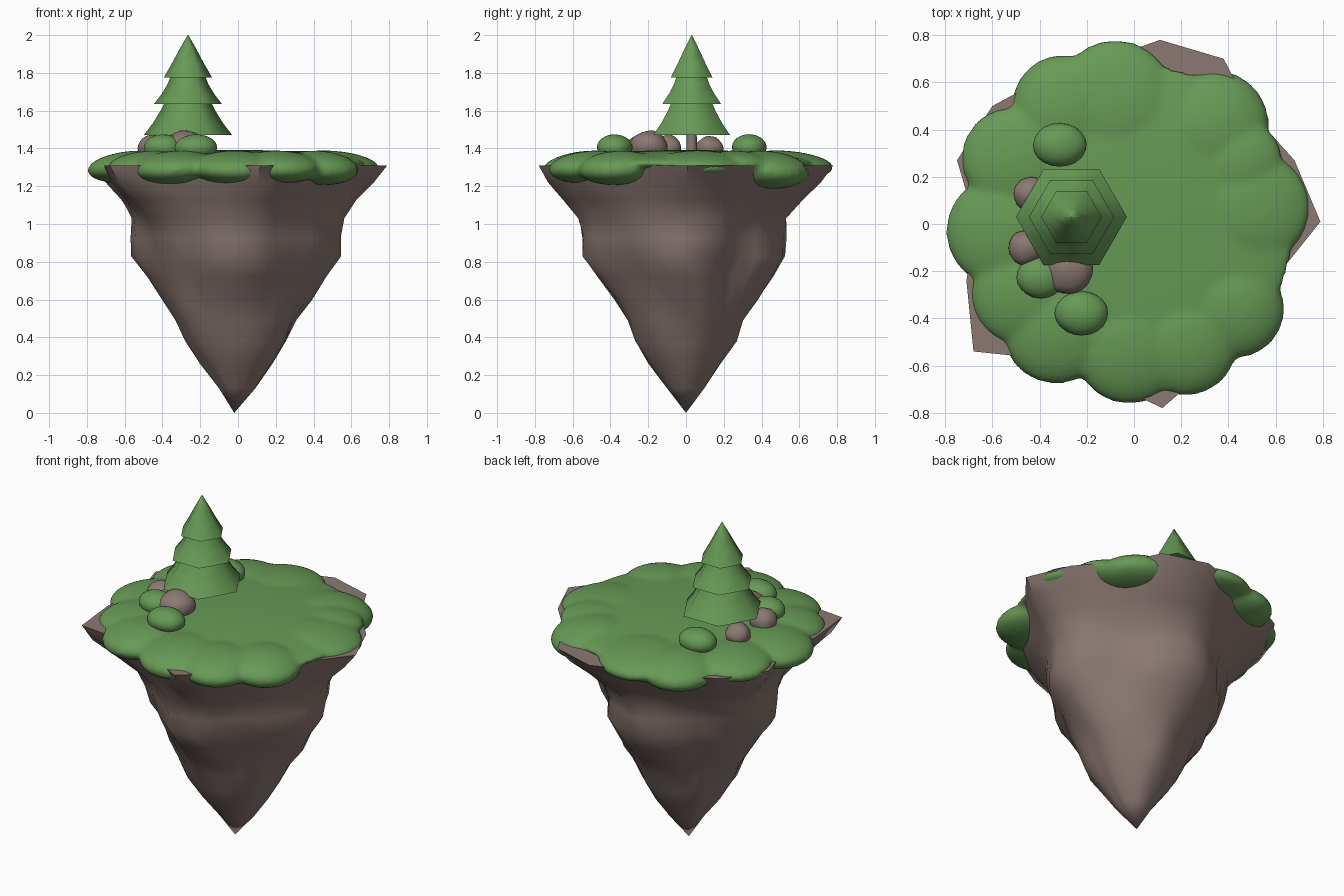
import bpy, bmesh, math
from mathutils import Matrix, Vector, noise

cube = bpy.data.objects.get("Cube")
if cube:
    bpy.data.objects.remove(cube)


def material(name, color):
    m = bpy.data.materials.new(name)
    m.use_nodes = True
    m.diffuse_color = color
    m.node_tree.nodes["Principled BSDF"].inputs["Base Color"].default_value = color
    return m


green = material("leaf green", (0.135, 0.32, 0.092, 1))
brown = material("rock brown", (0.26, 0.19, 0.17, 1))


def finish(name, bm, mat, angle):
    bmesh.ops.recalc_face_normals(bm, faces=bm.faces)
    mesh = bpy.data.meshes.new(name)
    bm.to_mesh(mesh)
    bm.free()
    mesh.materials.append(mat)
    ob = bpy.data.objects.new(name, mesh)
    bpy.context.collection.objects.link(ob)
    bpy.ops.object.select_all(action='DESELECT')
    ob.select_set(True)
    bpy.context.view_layer.objects.active = ob
    bpy.ops.object.shade_smooth_by_angle(angle=math.radians(angle))
    return ob


def bridge(bm, a, b):
    n = len(a)
    for i in range(n):
        bm.faces.new((a[i], a[(i + 1) % n], b[(i + 1) % n], b[i]))


# Floating rock: irregular rim tapering to a point, with lumpy sides
rim = [(.79, .01), (.68, .27), (.5, .47), (.38, .7), (.11, .78), (-.2, .67),
       (-.47, .57), (-.6, .5), (-.75, .27), (-.67, 0), (-.71, -.24), (-.68, -.54),
       (-.3, -.58), (.12, -.78), (.42, -.52), (.59, -.24)]
outline = []
for i, p in enumerate(rim):
    a, b = Vector(p), Vector(rim[(i + 1) % len(rim)])
    outline += [a, a.lerp(b, 0.5)]

# Each row: height, radius factor, how round the section has become
rows = [(1.31, 1, 0), (1.22, .93, .08), (1.13, .83, .35), (1.03, .735, .65),
        (.93, .7, .85), (.83, .685, .95), (.72, .6, 1), (.6, .515, 1),
        (.49, .425, 1), (.38, .365, 1), (.26, .26, 1), (.13, .135, 1)]
bm = bmesh.new()
rings = []
for z, s, rounding in rows:
    ring = []
    # Four buttresses bulge along the axes at mid height
    bulge = 0.1 * math.exp(-((z - 0.88) / 0.25) ** 2)
    for p in outline:
        d = p.normalized()
        r = s * (p.length * (1 - rounding) + 0.72 * rounding)
        lump = noise.noise(Vector((d.x * 2.6, d.y * 2.6, z * 5 + 3)))
        corner = math.cos(4 * math.atan2(d.y, d.x))
        r *= 1 + rounding * (0.1 * lump + bulge * corner)
        shift = min(1, (1.31 - z) * 5) * s
        ring.append(bm.verts.new((d.x * r - 0.02 * shift, d.y * r - 0.02 * shift, z)))
    rings.append(ring)
for a, b in zip(rings, rings[1:]):
    bridge(bm, a, b)
tip = bm.verts.new((-.02, 0, 0))
last = rings[-1]
for i in range(len(last)):
    bm.faces.new((last[i], last[(i + 1) % len(last)], tip))
bm.faces.new(rings[0])
finish("floating_rock", bm, brown, 50)

# Grass cap: shallow dome merged with drooping lobes (x, y, radius, half height)
lobes = [(-.08, .54, .245, .07), (-.3, .5, .22, .09), (.34, .42, .235, .1),
         (.46, .27, .17, .06), (.51, .07, .24, .07), (.43, -.36, .21, .09),
         (.22, -.51, .22, .085), (-.02, -.53, .235, .088), (-.33, -.45, .23, .088),
         (-.48, -.3, .215, .08), (-.56, -.03, .24, .085), (-.52, .28, .215, .07)]
bm = bmesh.new()
bmesh.ops.create_uvsphere(bm, u_segments=48, v_segments=24, radius=1,
                          matrix=Matrix.Translation((0, 0, 1.32))
                          @ Matrix.Diagonal((.68, .68, .072, 1)))
for x, y, r, h in lobes:
    m = (Matrix.Translation((x, y, 1.387 - h)) @ Matrix.Rotation(math.atan2(y, x), 4, 'Z')
         @ Matrix.Rotation(math.radians(5), 4, 'Y') @ Matrix.Diagonal((r, r, h, 1)))
    bmesh.ops.create_uvsphere(bm, u_segments=24, v_segments=14, radius=1, matrix=m)
grass = finish("grass_cap", bm, green, 80)
remesh = grass.modifiers.new("merge", 'REMESH')
remesh.mode = 'VOXEL'
remesh.voxel_size = 0.015
remesh.use_smooth_shade = True
soften = grass.modifiers.new("soften", 'SMOOTH')
soften.factor = 0.5
soften.iterations = 10

# Pine tree: trunk and three flared six-sided tiers
TREE = (-.265, .03)


def tier(name, profile):
    bm = bmesh.new()
    rings = []
    for r, z in profile:
        rings.append([bm.verts.new((TREE[0] + r * math.cos(i * math.pi / 3),
                                    TREE[1] + r * math.sin(i * math.pi / 3), z))
                      for i in range(6)])
    for a, b in zip(rings, rings[1:]):
        bridge(bm, a, b)
    bm.faces.new(rings[0])
    bm.faces.new(rings[-1])
    finish(name, bm, green, 65)


tier("lower_tier", [(.235, 1.47), (.185, 1.535), (.145, 1.6), (.115, 1.66)])
tier("middle_tier", [(.18, 1.635), (.138, 1.69), (.108, 1.74), (.085, 1.8)])
tier("top_tier", [(.128, 1.775), (.085, 1.85), (.042, 1.93), (.002, 2.0)])

bm = bmesh.new()
bmesh.ops.create_cone(bm, cap_ends=True, segments=8, radius1=.03, radius2=.026,
                      depth=.16, matrix=Matrix.Translation((*TREE, 1.42)))
finish("trunk", bm, brown, 50)


# Bushes and boulders beside the tree
def blob(name, mat, x, y, z, rx, ry, rz, rough):
    bm = bmesh.new()
    bmesh.ops.create_icosphere(bm, subdivisions=3, radius=1)
    for v in bm.verts:
        v.co *= 1 + rough * noise.noise(v.co * 1.3 + Vector((x * 9, y * 9, 0)))
        v.co = Vector((x + v.co.x * rx, y + v.co.y * ry, z + v.co.z * rz))
    finish(name, bm, mat, 60)


blob("bush_back", green, -.315, .335, 1.405, .113, .093, .07, .03)
blob("bush_side", green, -.395, -.225, 1.405, .103, .09, .07, .03)
blob("bush_front", green, -.222, -.378, 1.405, .113, .094, .07, .03)
blob("boulder_back", brown, -.44, .125, 1.4, .07, .072, .065, .1)
blob("boulder_side", brown, -.455, -.1, 1.4, .077, .077, .072, .1)
blob("boulder_front", brown, -.28, -.195, 1.41, .108, .102, .083, .1)
